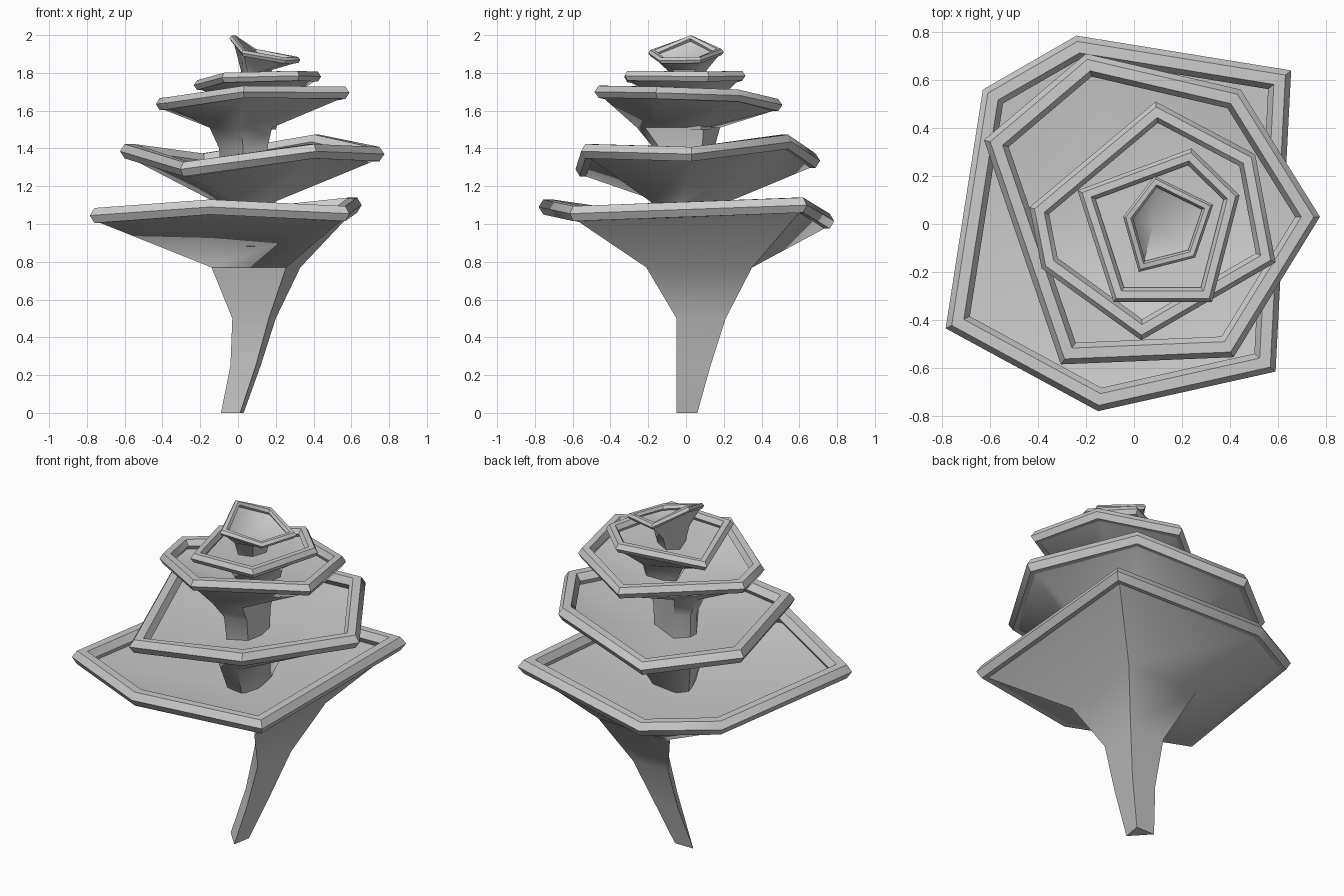
import bpy, bmesh, math
from mathutils import Vector

cube = bpy.data.objects.get("Cube")
if cube:
    bpy.data.objects.remove(cube)

stone = bpy.data.materials.new("pale_grey")
stone.use_nodes = True
stone.diffuse_color = (0.6, 0.6, 0.6, 1)
stone.node_tree.nodes["Principled BSDF"].inputs["Base Color"].default_value = (0.6, 0.6, 0.6, 1)


def build(name, verts, faces):
    mesh = bpy.data.meshes.new(name)
    mesh.from_pydata(verts, [], faces)
    bm = bmesh.new()
    bm.from_mesh(mesh)
    bmesh.ops.remove_doubles(bm, verts=bm.verts, dist=0.0005)
    bm.to_mesh(mesh)
    bm.free()
    mesh.materials.append(stone)
    obj = bpy.data.objects.new(name, mesh)
    bpy.context.collection.objects.link(obj)
    bpy.ops.object.select_all(action='DESELECT')
    obj.select_set(True)
    bpy.context.view_layer.objects.active = obj
    bpy.ops.object.shade_smooth_by_angle(angle=math.radians(50))


def inset(points, d, dz):
    """Move a counter-clockwise outline inward by d with mitred corners, and up by dz."""
    out, n = [], len(points)
    for i, p in enumerate(points):
        a = (Vector(p[:2]) - Vector(points[i - 1][:2])).normalized()
        b = (Vector(points[(i + 1) % n][:2]) - Vector(p[:2])).normalized()
        na, nb = Vector((-a.y, a.x)), Vector((-b.y, b.x))
        m = (na + nb) / (1 + na.dot(nb))
        out.append((p[0] + m.x * d, p[1] + m.y * d, p[2] + dz))
    return out


def bridge(a, b, n):
    """Quads joining ring a to ring b of n corners."""
    return [(a * n + i, a * n + (i + 1) % n, b * n + (i + 1) % n, b * n + i) for i in range(n)]


def tier(label, outline, radius, rings, apex, shape, sides=6):
    n = len(outline)
    # six-sided rim, swept round the outline
    verts, faces = [], []
    for k in range(sides):
        t = 2 * math.pi * k / sides
        verts += inset(outline, radius * (1 - math.cos(t)), radius * math.sin(t))
        faces += bridge(k, (k + 1) % sides, n)
    build(label + "_rim", verts, faces)
    # stalk flaring out to the rim
    verts, faces = [], [tuple(reversed(range(n)))]
    for x0, x1, y0, y1, z in rings:
        verts += [(x0 + u * (x1 - x0), y0 + v * (y1 - y0), z) for u, v in shape]
    verts += inset(outline, radius, -0.8 * radius)
    for k in range(len(rings)):
        faces += bridge(k, k + 1, n)
    build(label + "_stalk", verts, faces)
    # shallow dish inside the rim
    verts = inset(outline, 1.4 * radius, -0.6 * radius) + [apex]
    build(label + "_dish", verts, [(i, (i + 1) % n, n) for i in range(n)])


# outline corners (x, y, z), rim radius, stalk rings (x0, x1, y0, y1, z),
# dish centre, stalk section as fractions of each ring's extent
tier("bottom_tier",
     [(-.24, .785, 1.015), (-.63, .56, 1.04), (-.785, -.435, 1.045),
      (-.15, -.78, 1.09), (.59, -.615, 1.055), (.655, .64, 1.1)], .046,
     [(-.09, .03, -.05, .06, 0), (-.04, .12, -.05, .13, .25),
      (-.03, .2, -.05, .21, .5), (-.14, .33, -.21, .35, .77)],
     (.04, 0, .92),
     [(0, 1), (0, 1), (0, 1), (0, 1), (.84, 0), (1, 1)])

tier("second_tier",
     [(-.2, .71, 1.335), (-.625, .35, 1.385), (-.305, -.585, 1.29),
      (.415, -.555, 1.385), (.775, .03, 1.37), (.445, .56, 1.435)], .044,
     [(-.06, .12, -.08, .1, .88), (-.13, .2, -.19, .23, 1.12)],
     (.04, 0, 1.24),
     [(.2, 1), (0, .8), (.3, .1), (.8, 0), (1, .4), (.9, 1)])

tier("third_tier",
     [(.09, .51, 1.63), (-.435, .07, 1.635), (-.385, -.185, 1.64),
      (.03, -.485, 1.7), (.59, -.16, 1.695), (.505, .29, 1.68)], .037,
     [(-.09, .15, -.14, .13, 1.2), (-.1, .155, -.17, .15, 1.4), (-.15, .18, -.26, .18, 1.51)],
     (.06, 0, 1.55),
     [(.3, 1), (0, .85), (0, .65), (.5, 0), (1, .1), (1, .8)])

tier("fourth_tier",
     [(.24, .315, 1.785), (-.235, .14, 1.735), (-.085, -.325, 1.775),
      (.325, -.325, 1.785), (.44, .12, 1.78)], .03,
     [(.04, .2, -.04, .13, 1.5), (-.03, .24, -.12, .16, 1.65)],
     (.08, 0, 1.73),
     [(.7, 1), (0, .7), (.25, 0), (.8, 0), (1, .7)])

tier("top_tier",
     [(.085, .2, 1.91), (-.045, .03, 1.982), (.02, -.2, 1.905),
      (.255, -.14, 1.865), (.33, .08, 1.868)], .019,
     [(.03, .15, -.06, .07, 1.7), (.015, .18, -.1, .11, 1.815)],
     (.08, 0, 1.83),
     [(.35, 1), (0, .6), (.2, 0), (.8, .15), (1, .7)])
